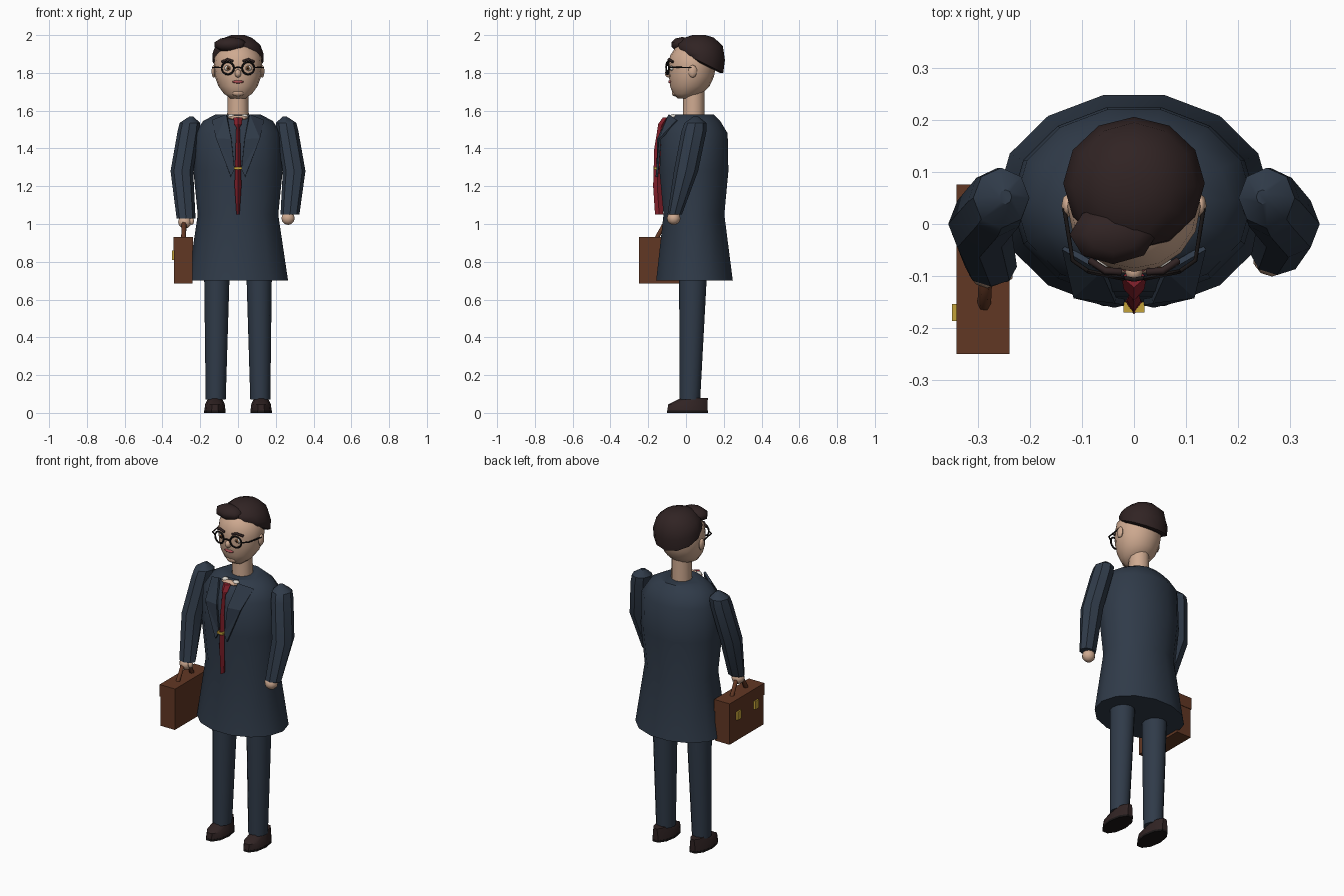
import bpy, bmesh, math
from mathutils import Matrix, Vector

cube = bpy.data.objects.get("Cube")
if cube:
    bpy.data.objects.remove(cube, do_unlink=True)


def material(name, r, g, b):
    m = bpy.data.materials.new(name)
    m.use_nodes = True
    m.diffuse_color = (r, g, b, 1)
    m.node_tree.nodes["Principled BSDF"].inputs["Base Color"].default_value = (r, g, b, 1)
    return m


navy = material("navy cloth", .029, .043, .066)
skin = material("skin", .62, .40, .28)
dark = material("dark brown", .03, .017, .017)
leather = material("brown leather", .12, .038, .017)
red = material("red silk", .24, .015, .025)
gold = material("gold", .55, .36, .04)
black = material("black", .01, .008, .008)
lip = material("lips", .42, .08, .09)
white = material("off white", .7, .66, .6)
iris = material("iris brown", .16, .06, .02)


def finish(name, bm, mat, angle=40):
    bmesh.ops.recalc_face_normals(bm, faces=bm.faces)
    mesh = bpy.data.meshes.new(name)
    bm.to_mesh(mesh)
    bm.free()
    mesh.materials.append(mat)
    ob = bpy.data.objects.new(name, mesh)
    bpy.context.collection.objects.link(ob)
    bpy.ops.object.select_all(action='DESELECT')
    ob.select_set(True)
    bpy.context.view_layer.objects.active = ob
    if angle:
        bpy.ops.object.shade_smooth_by_angle(angle=math.radians(angle))
    return ob


def loft(name, rings, mat, n=8, angle=40):
    """Stacked elliptical rings: (x, y, z, rx, ry[, tilt])."""
    bm = bmesh.new()
    loops = []
    for x, y, z, rx, ry, *tilt in rings:
        t = tilt[0] if tilt else 0
        loop = []
        for i in range(n):
            a = math.tau * i / n
            dy = ry * math.sin(a)
            loop.append(bm.verts.new((x + rx * math.cos(a), y + dy, z - t * dy)))
        loops.append(loop)
    for lo, hi in zip(loops, loops[1:]):
        for i in range(n):
            j = (i + 1) % n
            bm.faces.new((lo[i], lo[j], hi[j], hi[i]))
    bm.faces.new(loops[0])
    bm.faces.new(loops[-1])
    return finish(name, bm, mat, angle)


def ball(name, at, size, mat, n=10):
    bm = bmesh.new()
    bmesh.ops.create_uvsphere(bm, u_segments=n, v_segments=max(5, n // 2 + 1), radius=1,
                              matrix=Matrix.Translation(at) @ Matrix.Diagonal((*size, 1)))
    return finish(name, bm, mat, 60)


def box(name, lo, hi, mat):
    lo, hi = Vector(lo), Vector(hi)
    bm = bmesh.new()
    bmesh.ops.create_cube(bm, size=1, matrix=Matrix.Translation((lo + hi) / 2)
                          @ Matrix.Diagonal((*(hi - lo), 1)))
    return finish(name, bm, mat, 0)


def wire(name, points, radius, mat):
    cu = bpy.data.curves.new(name, 'CURVE')
    cu.dimensions = '3D'
    cu.bevel_depth, cu.bevel_resolution, cu.use_fill_caps = radius, 1, True
    sp = cu.splines.new('POLY')
    sp.points.add(len(points) - 1)
    for p, co in zip(sp.points, points):
        p.co = (*co, 1)
    cu.materials.append(mat)
    ob = bpy.data.objects.new(name, cu)
    bpy.context.collection.objects.link(ob)
    return ob


# Coat body
loft("coat", [(0, .045, .70, .265, .208), (0, .042, 1.05, .213, .165),
              (0, .042, 1.28, .236, .187), (0, .045, 1.48, .228, .18),
              (0, .045, 1.545, .185, .14), (0, .045, 1.58, .12, .105)], navy, 14)

# Legs, shoes, sleeves, hands and lapels on both sides
for s, side in ((1, "left"), (-1, "right")):
    loft(side + "_trouser_leg", [(s * .118, .02, .07, .053, .055),
                                 (s * .112, .037, .72, .067, .073),
                                 (s * .11, .04, .9, .067, .073)], navy, 12)
    loft(side + "_sole", [(s * .122, .008, 0, .057, .113),
                          (s * .122, .008, .012, .057, .113)], black, 10)
    loft(side + "_shoe", [(s * .122, .008, .012, .056, .112),
                          (s * .122, .01, .045, .052, .11),
                          (s * .122, .045, .08, .036, .074)], dark, 10)

    wy, wz = (-.06, 1.05) if s > 0 else (-.082, 1.03)
    loft(side + "_sleeve", [(s * .275, wy, wz, .05, .038),
                            (s * .297, .0, 1.28, .06, .064),
                            (s * .262, .042, 1.49, .058, .066),
                            (s * .255, .05, 1.535, .054, .058),
                            (s * .247, .052, 1.568, .012, .014)], navy, 8, 35)
    ball(side + "_hand", (s * (.265 if s > 0 else .282), wy - .005, wz - .02),
         (.037, .036, .035), skin)
    ball(side + "_thumb", (s * .245, wy - .015, wz - .015), (.014, .016, .02), skin, 6)

    pts = [(.06, -.088, 1.578), (.135, -.045, 1.548), (.115, -.137, 1.45),
           (.038, -.155, 1.25), (.018, -.15, 1.29), (.035, -.147, 1.45)]
    bm = bmesh.new()
    v = [bm.verts.new((s * x, y, z)) for x, y, z in pts]
    for tri in ((2, 1, 0), (2, 0, 5), (2, 5, 4), (2, 4, 3)):
        bm.faces.new([v[i] for i in tri])
    lapel = finish(side + "_lapel", bm, navy, 0)
    mod = lapel.modifiers.new("thickness", 'SOLIDIFY')
    mod.thickness, mod.offset = .012, 0

# Neckline, tie and clip
ball("open_neckline", (0, -.075, 1.562), (.055, .022, .013), skin)
for s in (1, -1):
    ball("shirt_collar", (s * .035, -.068, 1.57), (.022, .018, .012), white, 6)
loft("tie", [(0, -.142, 1.05, .008, .022), (0, -.152, 1.2, .018, .022),
             (0, -.148, 1.4, .013, .02), (0, -.132, 1.51, .009, .018),
             (0, -.125, 1.53, .02, .022), (0, -.102, 1.565, .024, .02)], red, 4, 20)
box("tie_clip", (-.02, -.17, 1.288), (.02, -.15, 1.302), gold)

# Neck and head
loft("neck", [(0, .04, 1.54, .058, .058), (0, .042, 1.72, .054, .056)], skin, 12)
profile = [(1.665, .04, -.045, .01), (1.69, .075, -.07, .085), (1.73, .104, -.084, .125),
           (1.78, .122, -.09, .148), (1.84, .128, -.092, .16), (1.89, .122, -.085, .16),
           (1.935, .09, -.055, .14), (1.965, .04, 0, .1)]
loft("head", [(0, (f + b) / 2, z, rx, (b - f) / 2) for z, rx, f, b in profile],
     skin, 16, 60)

# Hair cap and swept fringe
loft("hair", [(0, .075, 1.852, .12, .105, .5), (0, .077, 1.86, .135, .12, .5),
              (0, .078, 1.9, .136, .128, .25), (0, .073, 1.948, .118, .122, .05),
              (0, .07, 1.985, .075, .08), (0, .07, 2.0, .035, .035)], dark, 12, 45)
ball("hair_fringe", (-.04, -.02, 1.95), (.088, .06, .04), dark, 8)

# Face and glasses
for s, side in ((1, "left"), (-1, "right")):
    ball(side + "_ear", (s * .128, .035, 1.808), (.012, .024, .034), skin, 8)
    ball(side + "_eye", (s * .052, -.074, 1.825), (.022, .013, .015), white)
    ball(side + "_iris", (s * .052, -.084, 1.825), (.011, .006, .011), iris, 8)
    ball(side + "_pupil", (s * .052, -.088, 1.825), (.005, .004, .005), black, 6)
    wire(side + "_eyebrow", [(s * .025, -.092, 1.862), (s * .055, -.09, 1.872),
                             (s * .085, -.07, 1.858)], .007, dark)
    bpy.ops.mesh.primitive_torus_add(location=(s * .054, -.098, 1.825),
                                     rotation=(math.pi / 2, 0, s * .2),
                                     major_radius=.033, minor_radius=.005,
                                     major_segments=16, minor_segments=6)
    rim = bpy.context.object
    rim.name = side + "_glasses_rim"
    rim.data.materials.append(black)
    bpy.ops.object.shade_smooth_by_angle()
    wire(side + "_glasses_arm", [(s * .086, -.092, 1.828), (s * .118, -.07, 1.83),
                                 (s * .134, .03, 1.828)], .004, black)
wire("glasses_bridge", [(-.022, -.103, 1.825), (0, -.107, 1.831), (.022, -.103, 1.825)],
     .004, black)
ball("nose", (0, -.092, 1.797), (.018, .02, .022), skin, 8)
ball("mouth", (0, -.084, 1.753), (.03, .01, .009), lip, 8)
ball("chin", (0, -.058, 1.695), (.035, .018, .02), skin, 8)

# Briefcase with lid, handle and clasps
box("briefcase", (-.338, -.248, .685), (-.242, .073, .86), leather)
box("briefcase_lid", (-.341, -.25, .86), (-.239, .076, .93), leather)
wire("briefcase_handle", [(-.288, -.155, .925), (-.286, -.115, 1.0),
                          (-.286, -.06, 1.0), (-.288, -.02, .925)], .013, leather)
for y in (-.17, -.005):
    box("clasp", (-.35, y - .016, .81), (-.336, y + .016, .86), gold)
